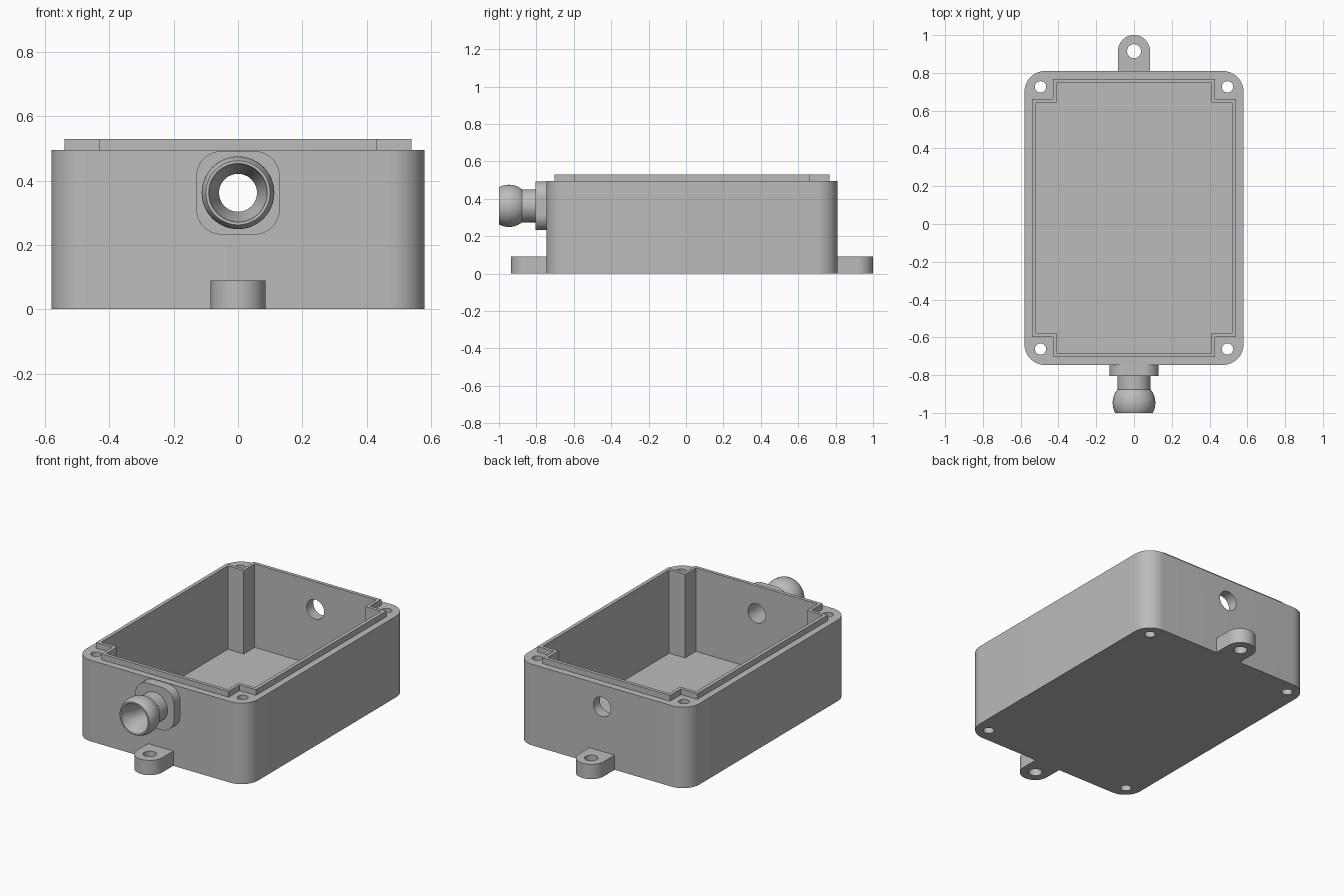
import bpy, bmesh
from math import sin, cos, pi, radians, sqrt
from mathutils import Matrix, Vector

if "Cube" in bpy.data.objects:
    bpy.data.objects.remove(bpy.data.objects["Cube"])

# One plain grey plastic
grey = bpy.data.materials.new("grey_plastic")
grey.use_nodes = True
COLOUR = (0.5, 0.5, 0.5, 1)
grey.diffuse_color = COLOUR
grey.node_tree.nodes["Principled BSDF"].inputs["Base Color"].default_value = COLOUR

MID_Y = 0.032        # centre of the box along y
HALF_X, HALF_Y = 0.58, 0.778
RIM_Z, LIP_Z = 0.495, 0.53
PORT_Z, BORE = 0.362, 0.059
UPRIGHT = Matrix.Identity(4)
ALONG_Y = Matrix.Rotation(radians(90), 4, 'X')   # local z becomes -y


def finish(bm, name):
    bmesh.ops.recalc_face_normals(bm, faces=bm.faces)
    mesh = bpy.data.meshes.new(name)
    bm.to_mesh(mesh)
    bm.free()
    mesh.materials.append(grey)
    obj = bpy.data.objects.new(name, mesh)
    bpy.context.collection.objects.link(obj)
    return obj


def prism(name, outline, low, high, matrix=UPRIGHT):
    """Extrude a closed 2D outline from low to high."""
    bm = bmesh.new()
    face = bm.faces.new([bm.verts.new((x, y, low)) for x, y in outline])
    top = bmesh.ops.extrude_face_region(bm, geom=[face])["geom"]
    verts = [v for v in top if isinstance(v, bmesh.types.BMVert)]
    bmesh.ops.translate(bm, vec=(0, 0, high - low), verts=verts)
    bm.transform(matrix)
    return finish(bm, name)


def arc(cx, cy, r, start, end, steps):
    angles = [radians(start + (end - start) * i / steps) for i in range(steps + 1)]
    return [(cx + r * cos(a), cy + r * sin(a)) for a in angles]


def circle(cx, cy, r):
    return arc(cx, cy, r, 0, 360, 48)[:-1]


def rounded_rect(hx, hy, r, cy=0):
    points = []
    for i, (sx, sy) in enumerate([(1, 1), (-1, 1), (-1, -1), (1, -1)]):
        points += arc(sx * (hx - r), cy + sy * (hy - r), r, 90 * i, 90 * i + 90, 14)
    return points


def notched_rect(hx, hy, nx, ny):
    """Rectangle with a square step taken out of each corner."""
    points = []
    for sx, sy in [(1, 1), (-1, 1), (-1, -1), (1, -1)]:
        corner = [(hx, ny), (nx, ny), (nx, hy)]
        if sx * sy < 0:
            corner.reverse()
        points += [(sx * x, MID_Y + sy * y) for x, y in corner]
    return points


def combine(obj, tools, operation):
    """Apply booleans and remove the tools."""
    for tool in tools:
        mod = obj.modifiers.new("cut", 'BOOLEAN')
        mod.operation, mod.object, mod.solver = operation, tool, 'EXACT'
    graph = bpy.context.evaluated_depsgraph_get()
    mesh = bpy.data.meshes.new_from_object(obj.evaluated_get(graph))
    obj.modifiers.clear()
    obj.data = mesh
    for tool in tools:
        bpy.data.objects.remove(tool)


# Box: rounded shell with a raised, corner-notched lip
box = prism("box_shell", rounded_rect(HALF_X, HALF_Y, 0.11, MID_Y), 0, RIM_Z)
combine(box, [prism("lip", notched_rect(0.54, 0.736, 0.43, 0.63), 0.1, LIP_Z)], 'UNION')

# Cavity, corner screw holes and the cable port through both end walls
cutters = [prism("cavity", notched_rect(0.518, 0.715, 0.411, 0.61), 0.02, 1)]
for sx in (-1, 1):
    for sy in (-1, 1):
        hole = circle(sx * 0.495, MID_Y + sy * 0.694, 0.03)
        cutters.append(prism("screw_hole", hole, -0.1, 1))
cutters.append(prism("port", circle(0, PORT_Z, BORE), -1.2, 1.2, ALONG_Y))
combine(box, cutters, 'DIFFERENCE')

# Mounting tabs at both ends
parts = [box]
for side, name in ((1, "back_mounting_tab"), (-1, "front_mounting_tab")):
    wall, centre, r = side * HALF_Y + MID_Y, side * 0.883 + MID_Y, 0.085
    outline = [(-r, wall), (r, wall)] + arc(0, centre, r, 0, side * 180, 28)
    tab = prism(name, outline, 0, 0.09)
    combine(tab, [prism("tab_hole", circle(0, centre, 0.037), -0.1, 1)], 'DIFFERENCE')
    parts.append(tab)

# Square rounded flange around the port
FRONT = HALF_Y - MID_Y
flange = prism("port_flange", rounded_rect(0.13, 0.13, 0.08, PORT_Z), FRONT, 0.805, ALONG_Y)
combine(flange, [prism("bore", circle(0, PORT_Z, BORE), 0, 1.2, ALONG_Y)], 'DIFFERENCE')
parts.append(flange)

# Ball-ended nozzle, turned about the port axis: (radius, distance forward)
BALL, BALL_Y = 0.113, 0.947
profile = [(BORE, 0.805), (0.088, 0.805)]
for i in range(13):
    d = 0.876 + (1.0 - 0.876) * i / 12
    profile.append((sqrt(BALL ** 2 - (d - BALL_Y) ** 2), d))
profile += [(0.091, 1.0), (0.085, 0.965), (BORE, 0.91)]

bm = bmesh.new()
SIDES = 48
rings = [[bm.verts.new((r * cos(2 * pi * k / SIDES), PORT_Z + r * sin(2 * pi * k / SIDES), d))
          for k in range(SIDES)] for r, d in profile]
for a, b in zip(rings, rings[1:] + rings[:1]):
    for k in range(SIDES):
        n = (k + 1) % SIDES
        bm.faces.new((a[k], a[n], b[n], b[k]))
bm.transform(ALONG_Y)
parts.append(finish(bm, "ball_nozzle"))

# Smooth the curved walls, keep the edges crisp
bpy.ops.object.select_all(action='DESELECT')
for obj in parts:
    obj.select_set(True)
bpy.context.view_layer.objects.active = box
bpy.ops.object.shade_smooth_by_angle(angle=radians(30))
